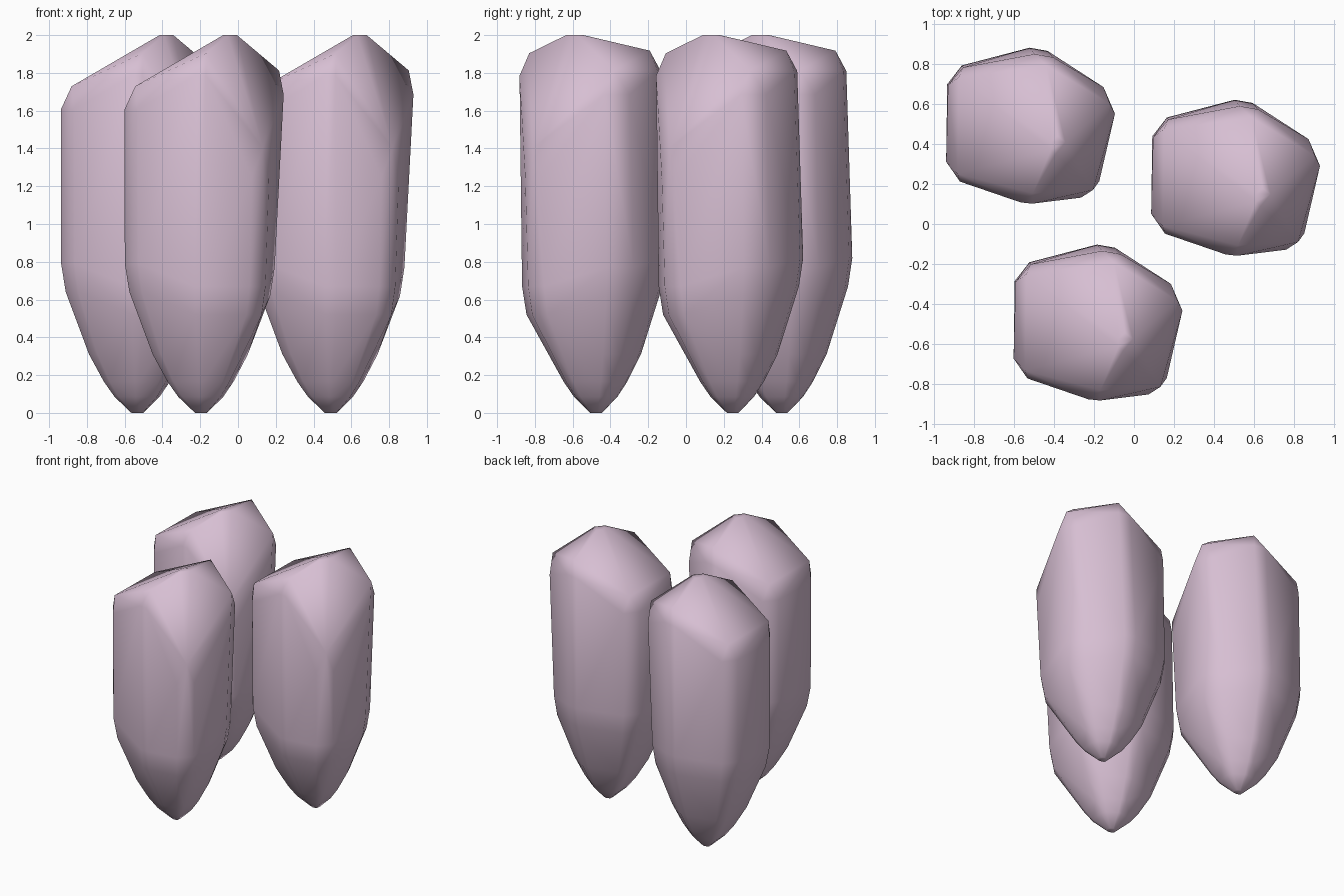
import bpy, bmesh, math
from mathutils import Vector

if "Cube" in bpy.data.objects:
    bpy.data.objects.remove(bpy.data.objects["Cube"], do_unlink=True)

# Pale mauve stone
mat = bpy.data.materials.new("pale_mauve")
mat.use_nodes = True
colour = (0.68, 0.52, 0.65, 1)
mat.diffuse_color = colour
bsdf = next(n for n in mat.node_tree.nodes if n.type == 'BSDF_PRINCIPLED')
bsdf.inputs["Base Color"].default_value = colour
bsdf.inputs["Roughness"].default_value = 0.7

# Sharp six-sided corners: shoulder ring, waist ring, apex and tip centre
TOP = [Vector(p) for p in [(-0.59, -0.215, 1.695), (-0.11, -0.125, 1.90),
                           (0.262, -0.345, 1.775), (0.147, -0.842, 1.34),
                           (-0.20, -0.885, 1.875), (-0.603, -0.747, 1.695)]]
WAIST = [Vector(p) for p in [(-0.595, -0.21, 0.75), (-0.136, -0.09, 0.75),
                             (0.207, -0.33, 0.70), (0.135, -0.825, 0.60),
                             (-0.20, -0.872, 0.60), (-0.60, -0.745, 0.72)]]
CUT = [0.075, 0.05, 0.09, 0.075, 0.03, 0.075]      # chamfer width per corner
APEX = Vector((-0.035, -0.60, 2.025))
TIP = Vector((-0.195, -0.475, 0))


def chamfer(ring):
    """Replace each corner with two points; returns (x, y, corner index)."""
    out = []
    for i, p in enumerate(ring):
        for q in (ring[i - 1], ring[(i + 1) % 6]):
            d = (q - p).to_2d().normalized() * CUT[i]
            out.append((p.x + d.x, p.y + d.y, i))
    return out


def stone_mesh():
    pts = []
    # Upper sides, just under the shoulder
    pts += [(x, y, TOP[i].z - 0.09) for x, y, i in chamfer(TOP)]
    # Shoulder softened toward the apex; the low corner leans to its neighbours
    for i, p in enumerate(TOP):
        goal = (TOP[2] + TOP[4]) / 2 if i == 3 else APEX
        pts.append(p + (goal - p).normalized() * 0.07)
    # Small flat cap
    for i, p in enumerate(TOP):
        if i != 3:
            t = min(0.025 / (APEX.z - p.z), 0.12)
            pts.append((*APEX.lerp(p, t).to_2d(), 2.0))
    # Waist and the tapering lower end
    for x, y, i in chamfer(WAIST):
        z = WAIST[i].z
        rel = Vector((x, y, 0)) - TIP
        for k, h in ((1.0, z + 0.07), (0.94, z - 0.08), (0.635, 0.31),
                     (0.44, 0.165), (0.30, 0.085), (0.08, 0.0)):
            pts.append((TIP.x + rel.x * k, TIP.y + rel.y * k, h))

    bm = bmesh.new()
    for p in pts:
        bm.verts.new(p)
    res = bmesh.ops.convex_hull(bm, input=bm.verts[:])
    loose = {v for v in res["geom_interior"] + res["geom_unused"]
             if isinstance(v, bmesh.types.BMVert)}
    bmesh.ops.delete(bm, geom=list(loose), context='VERTS')
    bmesh.ops.dissolve_limit(bm, angle_limit=math.radians(2),
                             verts=bm.verts[:], edges=bm.edges[:])
    bmesh.ops.recalc_face_normals(bm, faces=bm.faces[:])
    for f in bm.faces:
        f.smooth = True
    me = bpy.data.meshes.new("pointed_stone")
    bm.to_mesh(me)
    bm.free()
    me.materials.append(mat)
    return me


# Three matching stones sharing one mesh
mesh = stone_mesh()
for name, offset in (("front_stone", (0, 0, 0)),
                     ("left_stone", (0.687, 0.723, 0)),
                     ("back_stone", (-0.337, 0.983, 0))):
    ob = bpy.data.objects.new(name, mesh)
    ob.location = offset
    bpy.context.collection.objects.link(ob)
